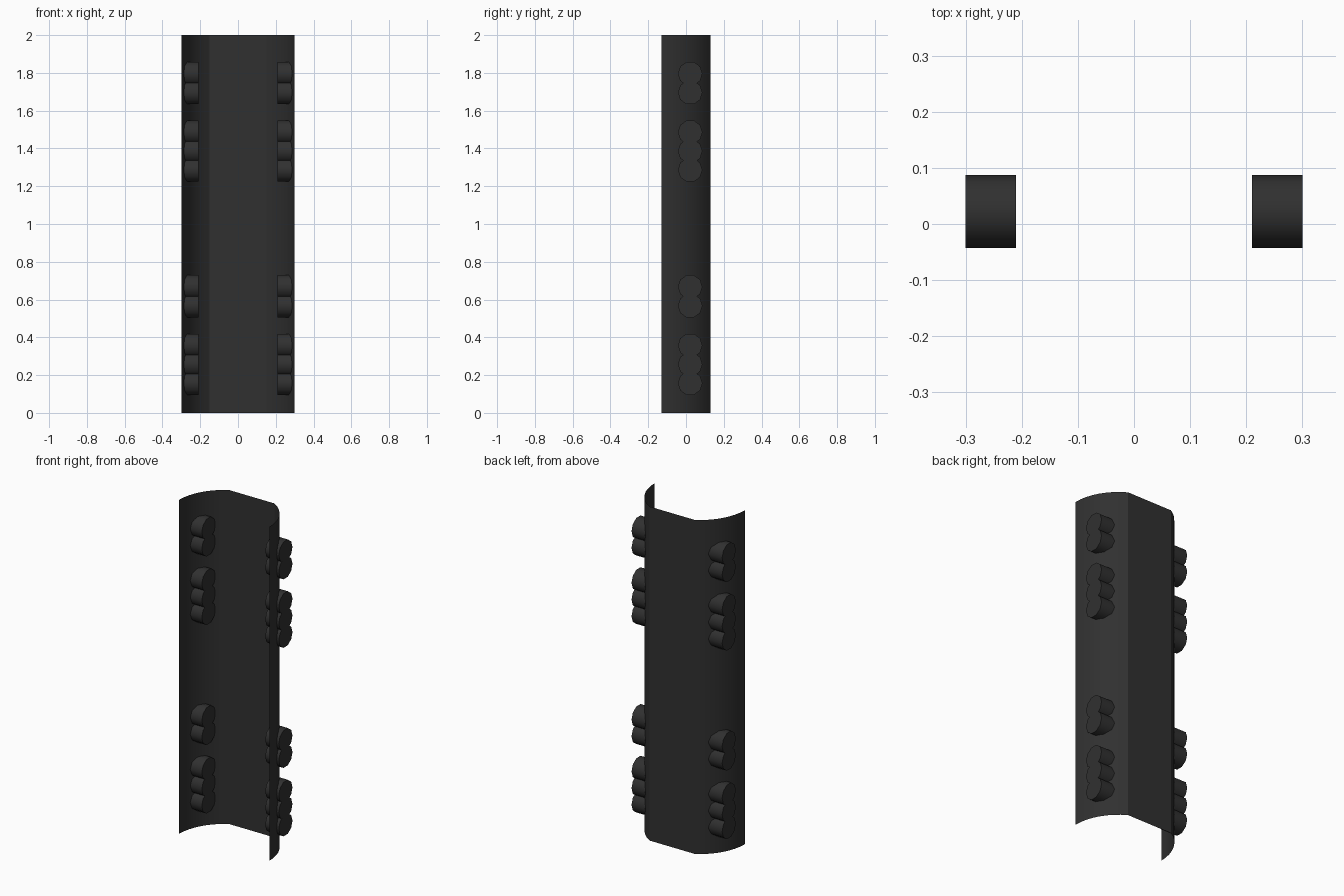
import bpy, bmesh, math

if "Cube" in bpy.data.objects:
    bpy.data.objects.remove(bpy.data.objects["Cube"])

mat = bpy.data.materials.new("charcoal_black")
mat.diffuse_color = (0.03, 0.03, 0.03, 1)
mat.use_nodes = True
mat.node_tree.nodes["Principled BSDF"].inputs["Base Color"].default_value = mat.diffuse_color


def make_object(name, bm, angle):
    mesh = bpy.data.meshes.new(name)
    bm.to_mesh(mesh)
    bm.free()
    mesh.materials.append(mat)
    ob = bpy.data.objects.new(name, mesh)
    bpy.context.collection.objects.link(ob)
    bpy.ops.object.select_all(action='DESELECT')
    ob.select_set(True)
    bpy.context.view_layer.objects.active = ob
    bpy.ops.object.shade_smooth_by_angle(angle=math.radians(angle))
    return ob


# Open channel: two 60 degree arcs joined by a flat back, a single thin sheet
R, Y0, STEPS = 0.3, -0.13, 8
angles = [60 * i / STEPS for i in range(STEPS + 1)]
angles += [180 - a for a in reversed(angles)]
profile = [(R * math.cos(math.radians(a)), Y0 + R * math.sin(math.radians(a))) for a in angles]
bm = bmesh.new()
rows = [[bm.verts.new((x, y, z)) for x, y in profile] for z in (0, 2)]
for i in range(len(profile) - 1):
    bm.faces.new((rows[0][i], rows[1][i], rows[1][i + 1], rows[0][i + 1]))
bmesh.ops.recalc_face_normals(bm, faces=bm.faces)
make_object("channel_shell", bm, 25)


# Round studs poking through the side walls, in stacks of two and three
def stud_stack(name, side, zc, count):
    for k in range(count):
        bm = bmesh.new()
        bmesh.ops.create_cone(bm, cap_ends=True, segments=10, radius1=0.065, radius2=0.065, depth=0.09)
        for v in bm.verts:
            x, y, z = v.co
            v.co = (z, y, -x)
        ob = make_object(f"{name}_{k + 1}", bm, 40)
        ob.location = (side * 0.255, 0.022, zc + (k - (count - 1) / 2) * 0.1)


for side, label in ((-1, "left"), (1, "right")):
    for base, level in ((0, "lower"), (1.129, "upper")):
        stud_stack(f"{label}_{level}_triple_stud", side, base + 0.257, 3)
        stud_stack(f"{label}_{level}_double_stud", side, base + 0.617, 2)
